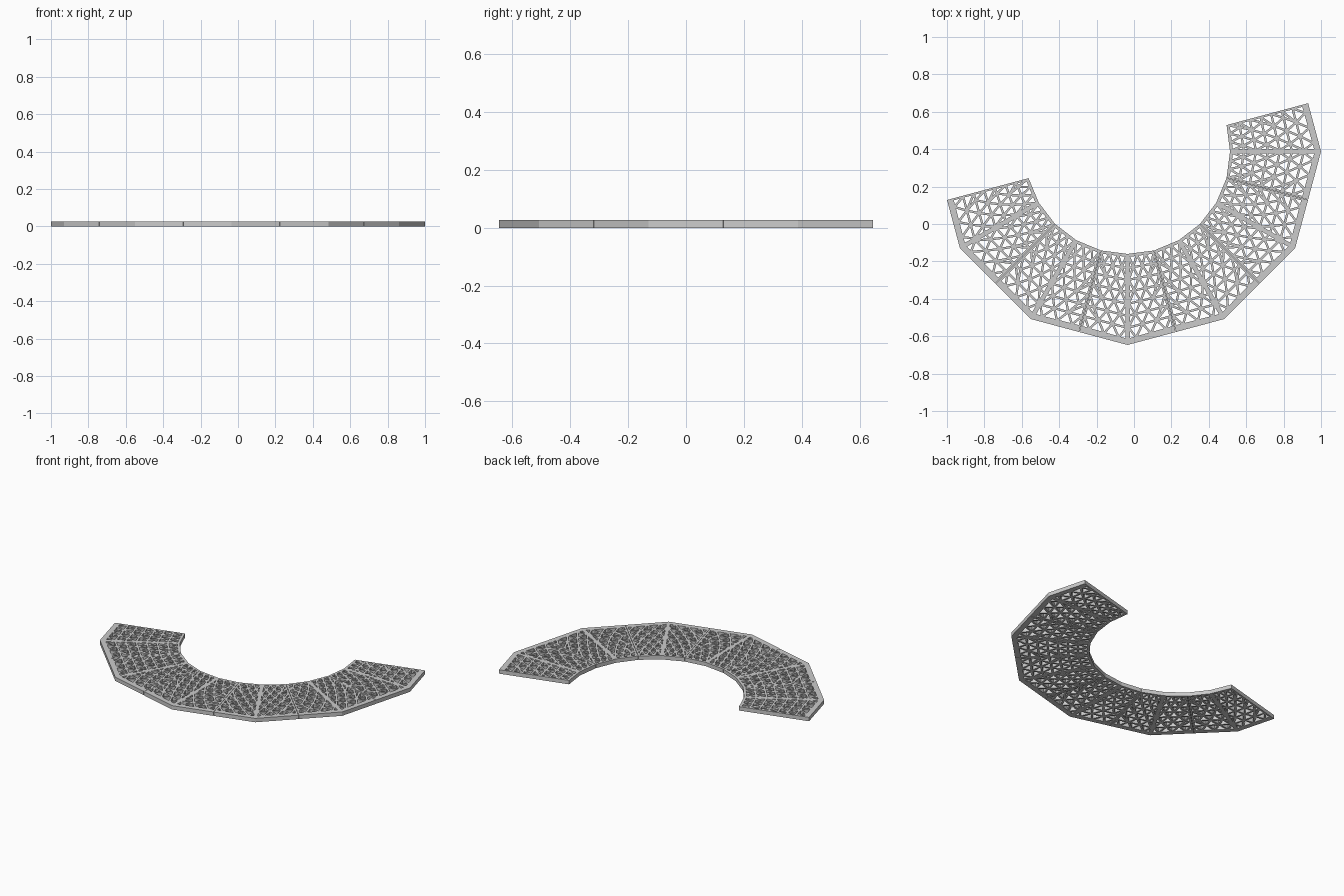
import bpy, bmesh
from math import radians, cos, sin
from mathutils import Vector, Matrix

if "Cube" in bpy.data.objects:
    bpy.data.objects.remove(bpy.data.objects["Cube"])

R = 2 / (1 + cos(radians(15)) ** 2)      # outer dodecagon radius
R_IN = 0.548                            # inner rim radius
CENTRE = Vector((1 - R, 0.375 * R, 0))
H = 0.026
ROWS, COLS = 7, 3
BAR = 0.006                             # half the width of a lattice bar
SEAM = radians(15)


def polar(r, a):
    return Vector((r * cos(a), r * sin(a), H))


def strip(low, high):
    """Zigzag triangles between two rows of (parameter, vertex)."""
    i = j = 0
    tris = []
    while i < len(low) - 1 or j < len(high) - 1:
        up = i == len(low) - 1 or (j < len(high) - 1 and high[j + 1][0] < low[i + 1][0])
        if up:
            tris.append((low[i][1], high[j][1], high[j + 1][1]))
            j += 1
        else:
            tris.append((low[i][1], high[j][1], low[i + 1][1]))
            i += 1
    return tris


def half_panel(bm, side):
    """Half of one module: solid rims plus triangles for the lattice."""
    r_seam = R * cos(SEAM)
    gap = 0.001
    rim_in, rim_out, rib, edge = 0.010, 0.029, 0.006, 0.006

    def pt(r, a):
        return polar(r, a * side)
    outer = [bm.verts.new(p) for p in (pt(R_IN, 0), pt(R_IN, SEAM - gap / R_IN),
                                       pt(r_seam, SEAM - gap / r_seam), pt(R, 0))]
    ri, ro = R_IN + rim_in, R - rim_out
    rs = r_seam - rim_out
    c = [pt(ri, rib / ri), pt(ri, SEAM - edge / ri), pt(rs, SEAM - edge / rs), pt(ro, rib / ro)]
    levels = []
    for k in range(ROWS + 1):
        v = k / ROWS
        if k % 2:
            us = [0] + [(n + 0.5) / COLS for n in range(COLS)] + [1]
        else:
            us = [n / COLS for n in range(COLS + 1)]
        a, b = c[0].lerp(c[3], v), c[1].lerp(c[2], v)
        levels.append([(u, bm.verts.new(a.lerp(b, u))) for u in us])
    # solid border
    bm.faces.new([outer[0], outer[1]] + [p[1] for p in reversed(levels[0])])
    bm.faces.new([outer[3], outer[2]] + [p[1] for p in reversed(levels[-1])])
    bm.faces.new([outer[0], outer[3]] + [l[0][1] for l in reversed(levels)])
    bm.faces.new([outer[1], outer[2]] + [l[-1][1] for l in reversed(levels)])
    # lattice cells
    return [bm.faces.new(t) for lo, hi in zip(levels, levels[1:]) for t in strip(lo, hi)]


def panel_mesh():
    bm = bmesh.new()
    cells = half_panel(bm, 1) + half_panel(bm, -1)
    bmesh.ops.remove_doubles(bm, verts=bm.verts[:], dist=1e-5)
    for f in bm.faces:
        f.normal_update()
        if f.normal.z < 0:
            f.normal_flip()
    # open each triangle, leaving bars between them
    bmesh.ops.inset_individual(bm, faces=cells, thickness=BAR, use_even_offset=True)
    bmesh.ops.delete(bm, geom=cells, context='FACES')
    me = bpy.data.meshes.new("grille_panel")
    bm.to_mesh(me)
    bm.free()
    return me


# six identical grille panels around a half circle
mesh = panel_mesh()
for n in range(6):
    ob = bpy.data.objects.new("grille_panel_%d" % (n + 1), mesh)
    bpy.context.collection.objects.link(ob)
    ob.matrix_world = Matrix.Translation(CENTRE) @ Matrix.Rotation(radians(-30 * n), 4, 'Z')
    mod = ob.modifiers.new("depth", 'SOLIDIFY')
    mod.thickness = H
    mod.offset = -1
